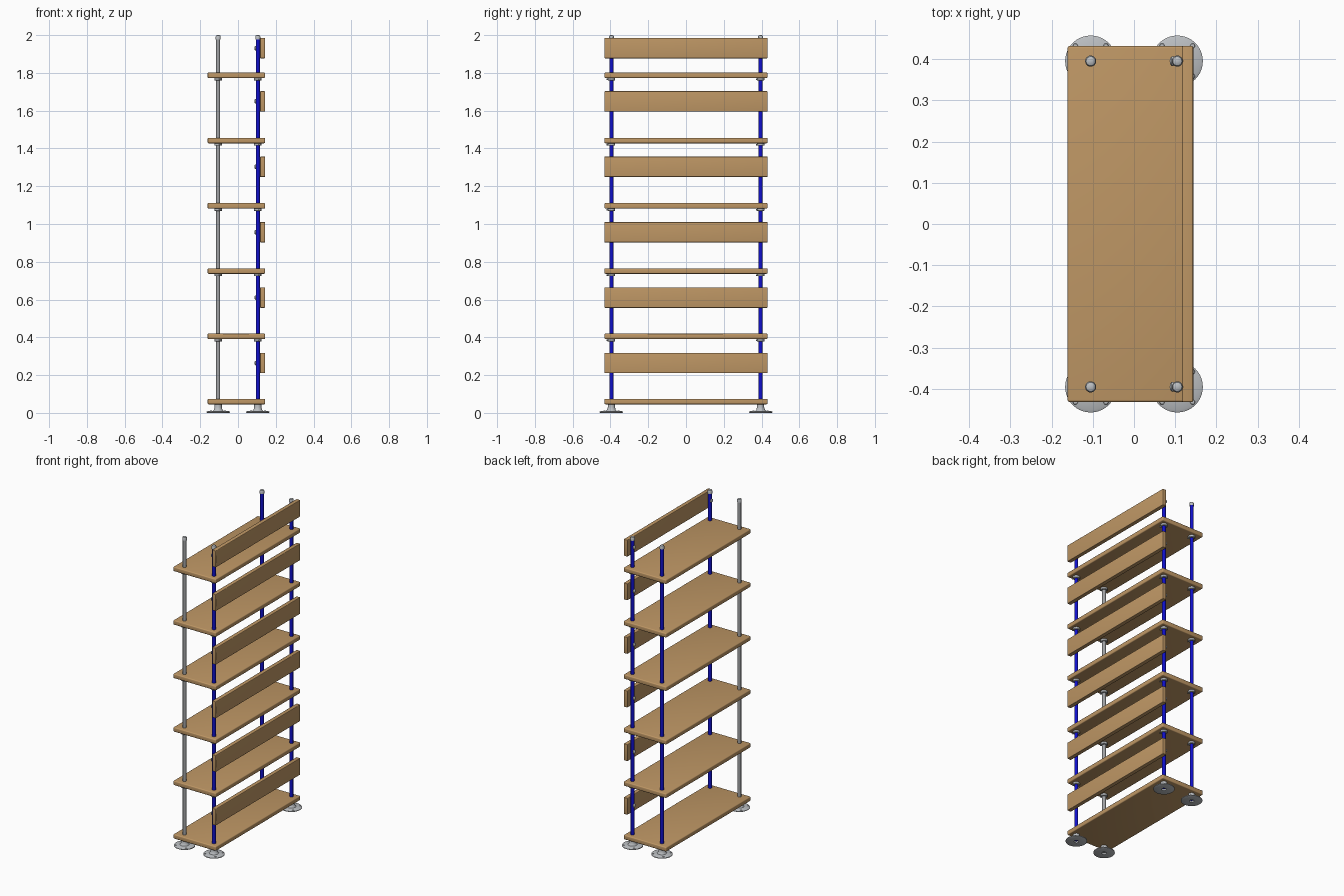
import bpy, bmesh
from math import pi, radians
from mathutils import Matrix, Vector

if "Cube" in bpy.data.objects:
    bpy.data.objects.remove(bpy.data.objects["Cube"], do_unlink=True)


def material(name, rgb, metallic=0.0):
    m = bpy.data.materials.new(name)
    m.use_nodes = True
    m.diffuse_color = (*rgb, 1)
    bsdf = m.node_tree.nodes["Principled BSDF"]
    bsdf.inputs["Base Color"].default_value = (*rgb, 1)
    bsdf.inputs["Roughness"].default_value = 0.6
    return m


WOOD = material("warm wood", (0.52, 0.31, 0.13))
BLUE = material("blue paint", (0.005, 0.005, 0.6))
STEEL = material("pole grey", (0.36, 0.37, 0.38))
ZINC = material("fitting grey", (0.5, 0.52, 0.54))


def finish(bm, name, mat, angle):
    bmesh.ops.recalc_face_normals(bm, faces=bm.faces)
    mesh = bpy.data.meshes.new(name)
    bm.to_mesh(mesh)
    bm.free()
    mesh.materials.append(mat)
    for p in mesh.polygons:
        p.use_smooth = True
    mesh.set_sharp_from_angle(angle=radians(angle))
    return mesh


def lathe(name, profile, mat, steps=24, closed=False):
    """Mesh turned around z from (radius, height) points."""
    bm = bmesh.new()
    vs = [bm.verts.new((r, 0, z)) for r, z in profile]
    pairs = list(zip(vs, vs[1:])) + ([(vs[-1], vs[0])] if closed else [])
    es = [bm.edges.new(p) for p in pairs]
    bmesh.ops.spin(bm, geom=vs + es, axis=(0, 0, 1), cent=(0, 0, 0),
                   angle=2 * pi, steps=steps)
    bmesh.ops.remove_doubles(bm, verts=bm.verts, dist=1e-5)
    return finish(bm, name, mat, 35)


def board(name, size, radius):
    """Wooden board with rounded edges."""
    bm = bmesh.new()
    bmesh.ops.create_cube(bm, size=1, matrix=Matrix.Diagonal((*size, 1)))
    bmesh.ops.bevel(bm, geom=bm.edges[:], offset=radius, segments=4,
                    profile=0.5, affect='EDGES')
    return finish(bm, name, WOOD, 60)


def place(name, mesh, loc, aim=None):
    ob = bpy.data.objects.new(name, mesh)
    ob.location = loc
    if aim:
        ob.rotation_euler = Vector(aim).to_track_quat('Z', 'Y').to_euler()
    bpy.context.collection.objects.link(ob)
    return ob


# Main layout
PX, PY, POLE_R = 0.105, 0.395, 0.011
SHELF_T = 0.029
shelf_z = [0.06 + 0.3455 * i for i in range(6)]
rail_z = [0.264 + 0.3463 * i for i in range(5)] + [1.931]

# Shared part meshes
shelf = board("shelf", (0.305, 0.864, SHELF_T), 0.006)
rail = board("back_rail", (0.027, 0.864, 0.108), 0.004)
pole_shape = [(0, 0.008), (POLE_R, 0.008), (POLE_R, 1.98), (0, 1.98)]
blue_pole = lathe("blue_pole", pole_shape, BLUE)
grey_pole = lathe("grey_pole", pole_shape, STEEL)
cap = lathe("pole_cap", [(0, 0), (0.0135, 0), (0.0135, 0.016), (0.011, 0.021),
                         (0.006, 0.0235), (0, 0.024)], ZINC)
foot = lathe("foot", [(0.014, 0), (0.058, 0), (0.062, 0.002), (0.062, 0.006),
                      (0.056, 0.009), (0.028, 0.011), (0.023, 0.016),
                      (0.019, 0.03), (0.019, 0.045), (0.011, 0.045),
                      (0.011, 0.012), (0.014, 0.012)], ZINC, 40, closed=True)
collar = lathe("collar", [(0.01, 0), (0.018, 0), (0.02, 0.002), (0.02, 0.013),
                          (0.01, 0.013)], ZINC, closed=True)
pin = lathe("set_screw", [(0, 0), (0.004, 0), (0.004, 0.026), (0, 0.026)], ZINC, 12)
dome = lathe("bolt_head", [(0, 0), (0.012, 0), (0.0115, 0.004), (0.008, 0.0075),
                           (0, 0.009)], ZINC, 16)
screw = lathe("foot_screw", [(0, 0), (0.006, 0), (0.005, 0.003), (0, 0.004)], ZINC, 12)

# Shelves and back rails
for z in shelf_z:
    place("shelf", shelf, (-0.0085, 0, z))
for z in rail_z:
    place("back_rail", rail, (0.13, 0, z))

# Four poles with feet, caps, collars and bolts
for sx in (-1, 1):
    for sy in (-1, 1):
        x, y = sx * PX, sy * PY
        grey = sx < 0 and sy < 0
        place("grey_pole" if grey else "blue_pole",
              grey_pole if grey else blue_pole, (x, y, 0))
        place("pole_cap", cap, (x, y, 1.976))
        place("foot", foot, (x, y, 0))
        for dx in (-1, 1):
            for dy in (-1, 1):
                place("foot_screw", screw, (x + dx * 0.037, y + dy * 0.037, 0.009))
        for z in shelf_z[1:]:
            under = z - SHELF_T / 2 - 0.013
            place("collar", collar, (x, y, under))
            place("set_screw", pin, (x, y, under + 0.006), (0.4, -1, 0))
        if sx > 0:
            for z in rail_z:
                place("bolt_head", dome, (x - 0.0095, y, z), (-1, 0, 0))
